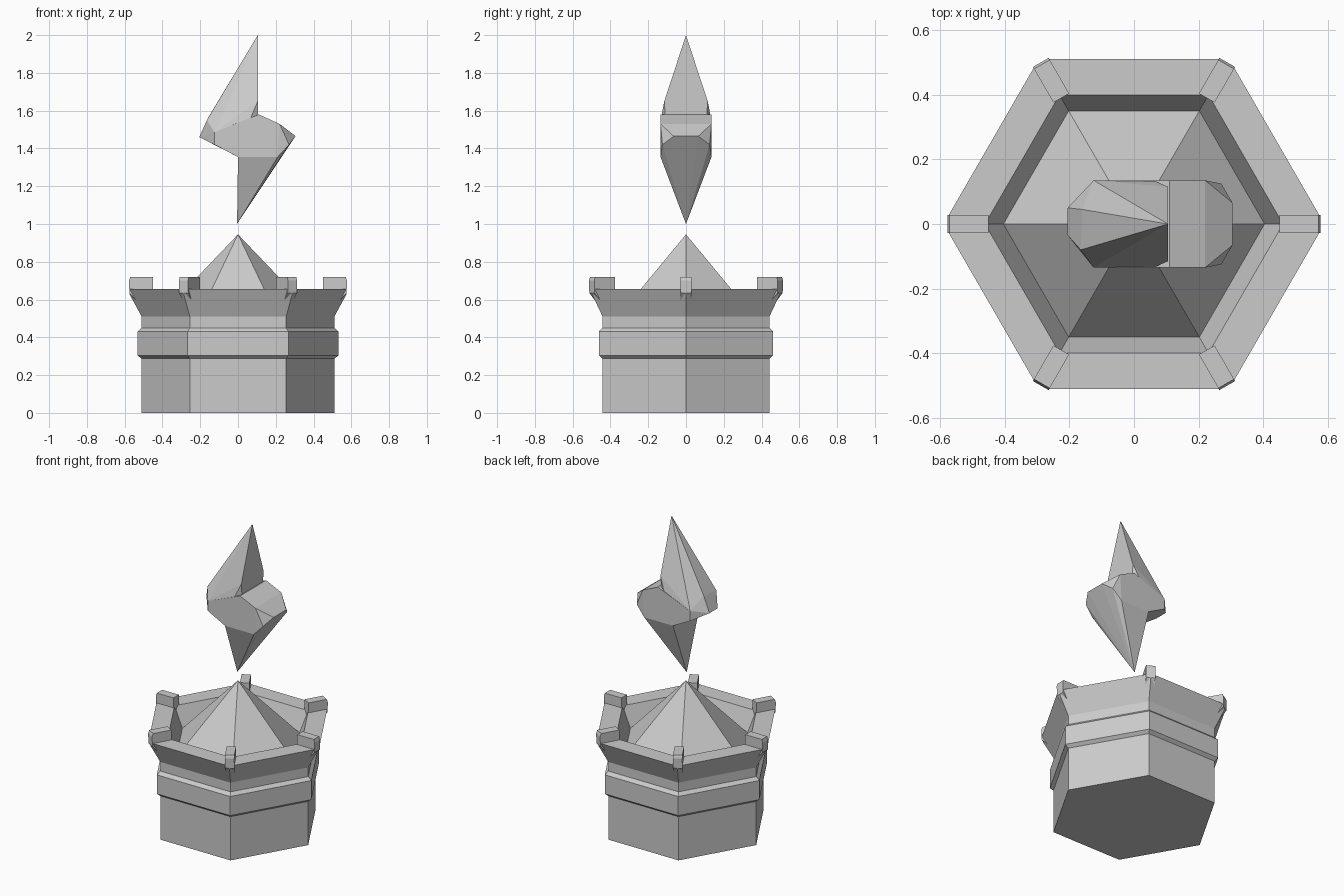
import bpy, bmesh
from math import pi, cos, sin
from mathutils import Vector, Matrix

if "Cube" in bpy.data.objects:
    bpy.data.objects.remove(bpy.data.objects["Cube"])


def finish(bm, name):
    bmesh.ops.recalc_face_normals(bm, faces=bm.faces)
    mesh = bpy.data.meshes.new(name)
    bm.to_mesh(mesh)
    bm.free()
    obj = bpy.data.objects.new(name, mesh)
    bpy.context.collection.objects.link(obj)
    return obj


def hex_turn(name, profile, apex_z):
    """Six-sided turned shape from (corner radius, z) pairs, closed by an apex."""
    bm = bmesh.new()
    rings = [[bm.verts.new((r * cos(i * pi / 3), r * sin(i * pi / 3), z)) for i in range(6)]
             for r, z in profile]
    bm.faces.new(rings[0][::-1])
    for a, b in zip(rings, rings[1:]):
        for i in range(6):
            j = (i + 1) % 6
            bm.faces.new((a[i], a[j], b[j], b[i]))
    tip = bm.verts.new((0, 0, apex_z))
    for i in range(6):
        bm.faces.new((rings[-1][i], rings[-1][(i + 1) % 6], tip))
    # trim the flared rim corners flat
    for i in range(6):
        d = Vector((cos(i * pi / 3), sin(i * pi / 3), 0))
        cut = bmesh.ops.bisect_plane(bm, geom=bm.verts[:] + bm.edges[:] + bm.faces[:],
                                     plane_co=d * 0.575, plane_no=d, clear_outer=True)
        edges = [e for e in cut['geom_cut'] if isinstance(e, bmesh.types.BMEdge)]
        bmesh.ops.holes_fill(bm, edges=edges, sides=0)
    return finish(bm, name)


def merlon(name, angle):
    """Corner block: a side profile in the radial plane, given thickness."""
    side = [(0.45, 0.55), (0.50, 0.55), (0.575, 0.635), (0.577, 0.70), (0.57, 0.72), (0.45, 0.72)]
    bm = bmesh.new()
    face = bm.faces.new([bm.verts.new((x, -0.028, z)) for x, z in side])
    ext = bmesh.ops.extrude_face_region(bm, geom=[face])['geom']
    bmesh.ops.translate(bm, vec=(0, 0.056, 0),
                        verts=[v for v in ext if isinstance(v, bmesh.types.BMVert)])
    bm.transform(Matrix.Rotation(angle, 4, 'Z'))
    return finish(bm, name)


def hull(name, tips, pairs):
    """Convex shard from single points and (x, half width, z) mirrored pairs."""
    bm = bmesh.new()
    for p in tips:
        bm.verts.new(p)
    for x, y, z in pairs:
        bm.verts.new((x, y, z))
        bm.verts.new((x, -y, z))
    bmesh.ops.convex_hull(bm, input=bm.verts[:])
    bmesh.ops.dissolve_limit(bm, angle_limit=0.03, verts=bm.verts[:], edges=bm.edges[:])
    return finish(bm, name)


# Tower: plinth, band, neck, flared rim, sloping inner wall, pointed roof
hex_turn("tower", [(0.51, 0), (0.51, 0.287), (0.533, 0.305), (0.533, 0.43), (0.51, 0.45),
                   (0.51, 0.51), (0.589, 0.655), (0.461, 0.655), (0.404, 0.522)], 0.945)

# Battlement blocks on the six corners
for i in range(6):
    merlon(f"merlon_{i + 1}", i * pi / 3)

# Floating crystal: upper spike, waist and lower spike
W = 0.135
hull("crystal_upper_spike",
     [(0.105, 0, 2.0), (-0.165, -0.08, 1.55), (-0.16, 0.045, 1.56),
      (-0.205, -0.035, 1.46), (-0.205, 0.05, 1.46)],
     [(-0.125, W, 1.485), (0.06, W, 1.545), (0.105, 0.11, 1.58), (0.105, 0.115, 1.65)])
hull("crystal_waist", [(-0.205, -0.035, 1.46), (-0.205, 0.05, 1.46)],
     [(-0.125, W, 1.485), (-0.125, W, 1.42), (0, W, 1.355), (0.21, W, 1.355),
      (0.27, W - 0.01, 1.42), (0.305, 0.065, 1.465), (0.22, W, 1.53), (0.11, W, 1.58)])
hull("crystal_lower_spike", [(-0.005, 0, 1.0)],
     [(0, W, 1.355), (0.21, W, 1.355), (0.27, W - 0.01, 1.42), (0.305, 0.065, 1.465),
      (0, 0.1, 1.37)])
